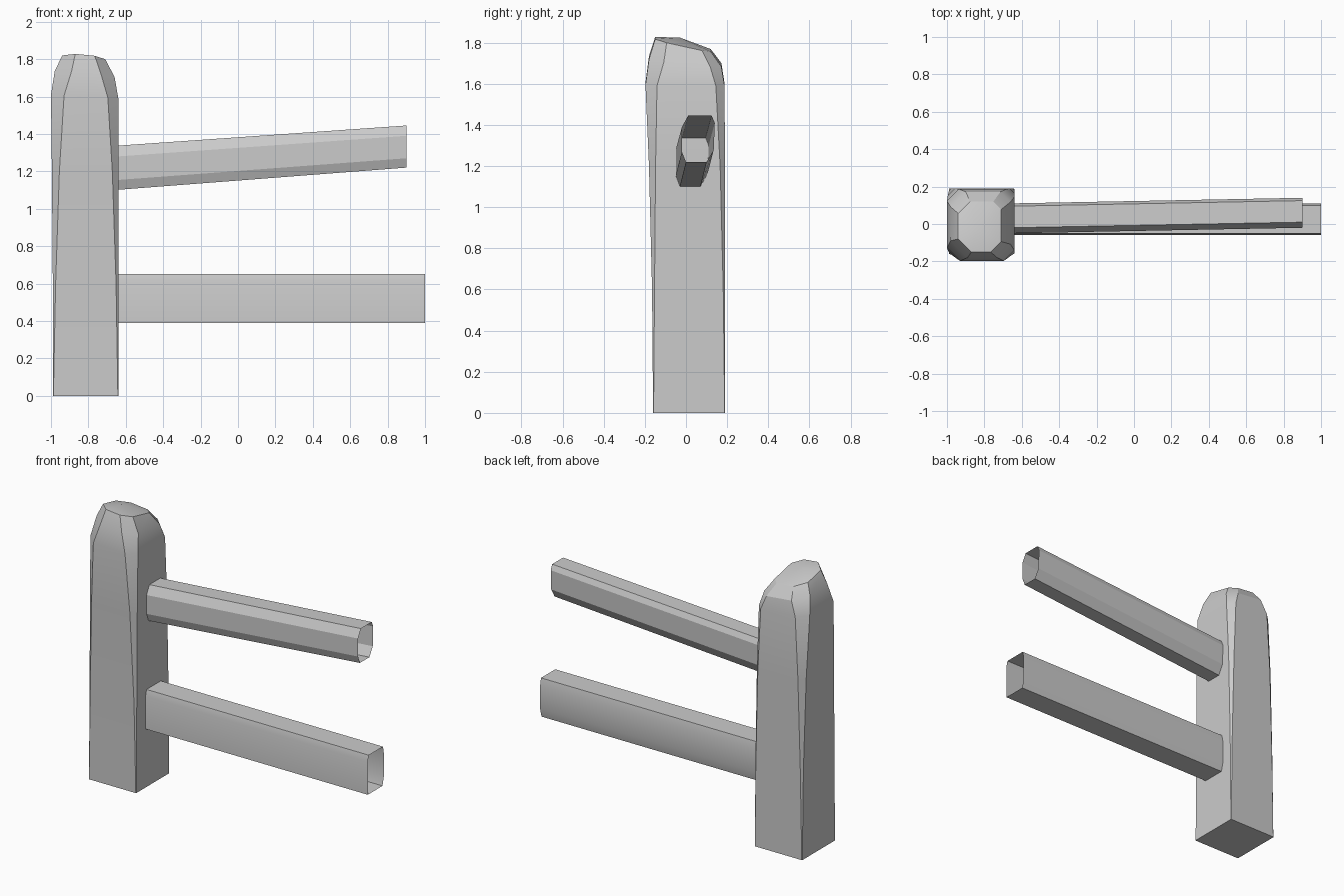
import bpy
import bmesh

cube = bpy.data.objects.get("Cube")
if cube:
    bpy.data.objects.remove(cube, do_unlink=True)

grey = bpy.data.materials.new("weathered_grey")
grey.use_nodes = True
colour = (0.6, 0.6, 0.6, 1)
grey.diffuse_color = colour
grey.node_tree.nodes["Principled BSDF"].inputs["Base Color"].default_value = colour


def loft(name, rings, close_start=False, tip=None, angle=0.35):
    """Skin a list of equal-length rings; optionally cap the start and end in a tip."""
    bm = bmesh.new()
    loops = [[bm.verts.new(p) for p in ring] for ring in rings]
    n = len(loops[0])
    for a, b in zip(loops, loops[1:]):
        for i in range(n):
            j = (i + 1) % n
            bm.faces.new((a[i], a[j], b[j], b[i]))
    if close_start:
        bm.faces.new(loops[0][::-1])
    if tip:
        t = bm.verts.new(tip)
        for i in range(n):
            bm.faces.new((loops[-1][i], loops[-1][(i + 1) % n], t))
    mesh = bpy.data.meshes.new(name)
    bm.to_mesh(mesh)
    bm.free()
    mesh.materials.append(grey)
    obj = bpy.data.objects.new(name, mesh)
    bpy.context.collection.objects.link(obj)
    bpy.ops.object.select_all(action="DESELECT")
    obj.select_set(True)
    bpy.context.view_layer.objects.active = obj
    bpy.ops.object.shade_smooth_by_angle(angle=angle)
    return obj


def post_ring(z, x0, x1, y0, y1, c, slope_x=0, slope_y=0):
    """Rectangle with unevenly hewn corners, tilted about its middle."""
    a, b, d, e = c, c * 0.8, c * 0.6, c * 0.9
    pts = [(x0 + a, y0), (x1 - b, y0), (x1, y0 + b), (x1, y1 - d),
           (x1 - d, y1), (x0 + e, y1), (x0, y1 - e), (x0, y0 + a)]
    return [(x, y, z + slope_x * (x + 0.82) + slope_y * y) for x, y in pts]


# Upright post: square foot, hewn shoulders, sloping rounded head
loft("post", [
    post_ring(0, -0.99, -0.64, -0.16, 0.19, 0.003),
    post_ring(0.6, -0.99, -0.64, -0.165, 0.19, 0.015),
    post_ring(1.2, -0.995, -0.64, -0.18, 0.19, 0.04),
    post_ring(1.6, -1.0, -0.64, -0.197, 0.187, 0.07, -0.05),
    post_ring(1.71, -0.98, -0.66, -0.18, 0.172, 0.09, -0.1, -0.1),
    post_ring(1.79, -0.94, -0.71, -0.15, 0.12, 0.07, -0.1, -0.22),
], close_start=True, tip=(-0.84, -0.03, 1.825))

# Lower rail: open level tube
lower = [(-0.06, 0.39), (0.095, 0.39), (0.11, 0.45), (0.11, 0.6),
         (0.1, 0.65), (-0.05, 0.65), (-0.06, 0.61)]
loft("lower_rail", [[(x, y, z) for y, z in lower] for x in (-0.66, 1.0)])

# Upper rail: open tube, rising and drifting backward towards its free end
upper = [(0.0, 1.22), (0.1, 1.22), (0.135, 1.28), (0.14, 1.41),
         (0.125, 1.445), (0.01, 1.445), (-0.02, 1.39), (-0.02, 1.27)]
near = [(-0.66, y - 0.03, 1.1 + (z - 1.22) * 1.05) for y, z in upper]
far = [(0.9, y, z) for y, z in upper]
loft("upper_rail", [near, far])
